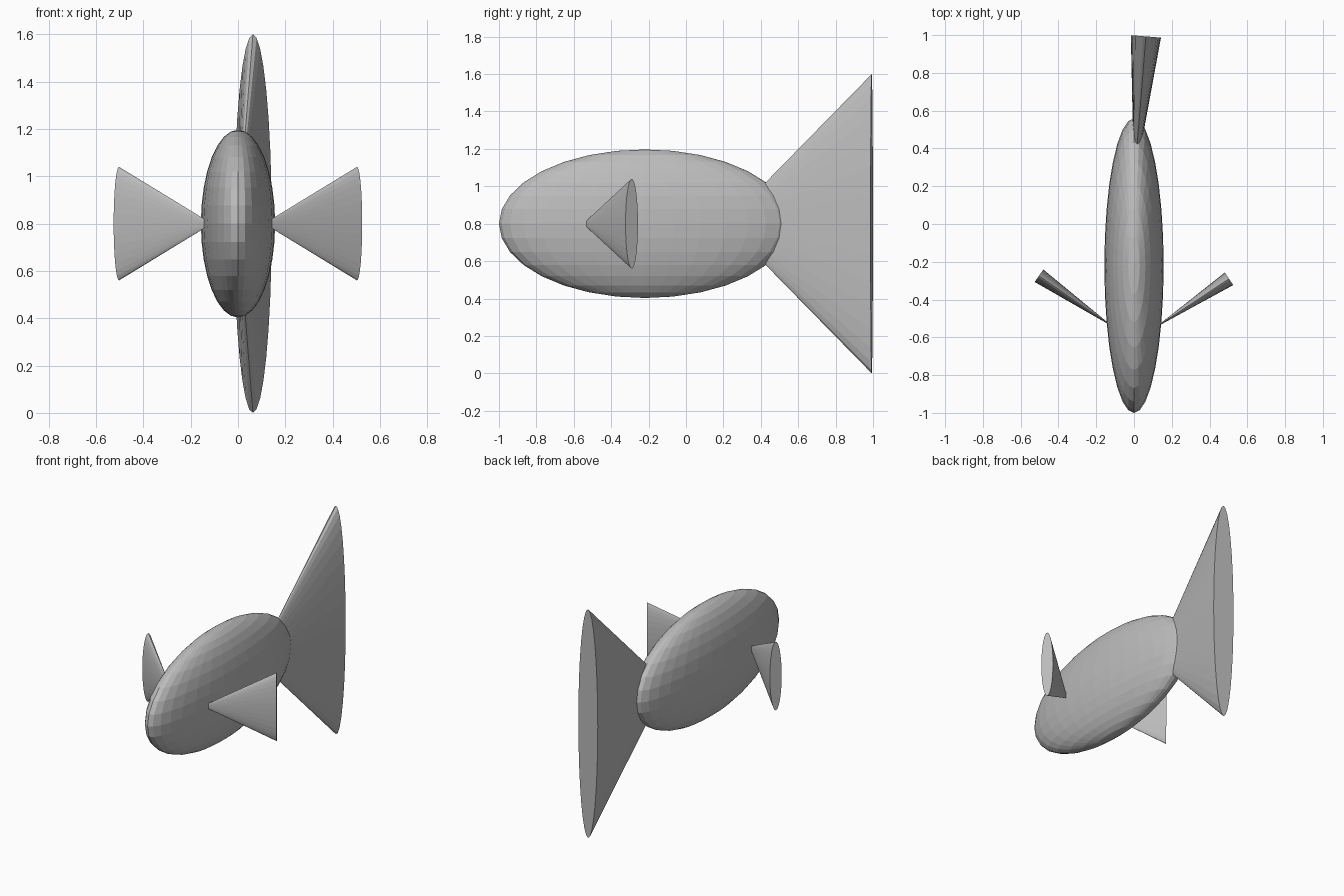
import bpy
from mathutils import Vector, Matrix

# Remove the default cube only
cube = bpy.data.objects.get("Cube")
if cube:
    bpy.data.objects.remove(cube, do_unlink=True)

# Single plain grey for the whole fish
GREY = (0.5, 0.5, 0.5, 1.0)
grey = bpy.data.materials.new("plain_grey")
grey.use_nodes = True
grey.diffuse_color = GREY
grey.node_tree.nodes["Principled BSDF"].inputs["Base Color"].default_value = GREY

MID_Z = 0.8


def finish(name):
    obj = bpy.context.object
    obj.name = name
    obj.data.materials.append(grey)
    bpy.ops.object.shade_flat()
    return obj


def fin(name, apex, base, half_width, half_height):
    """Flattened cone that widens from its apex to the centre of its base."""
    apex, base = Vector((*apex, MID_Z)), Vector((*base, MID_Z))
    up = Vector((0, 0, 1))
    axis = (apex - base).normalized()
    side = up.cross(axis)
    bpy.ops.mesh.primitive_cone_add(vertices=32, radius1=1, radius2=0, depth=1)
    obj = finish(name)
    columns = (side * half_width, up * half_height, apex - base)
    basis = Matrix(columns).transposed().to_4x4()
    obj.data.transform(Matrix.Translation((apex + base) / 2) @ basis)
    return obj


# Body: a narrow, tall ellipsoid
bpy.ops.mesh.primitive_uv_sphere_add(segments=32, ring_count=16, radius=1)
body = finish("body")
body.data.transform(Matrix.Translation((0, -0.22, MID_Z))
                    @ Matrix.Diagonal((0.157, 0.78, 0.397, 1)))

# Tail, swung slightly to the left, and the two side fins
fin("tail_fin", (0.0, 0.21), (0.063, 0.993), 0.08, 0.8)
fin("left_fin", (0.11, -0.55), (0.503, -0.29), 0.04, 0.24)
fin("right_fin", (-0.11, -0.545), (-0.503, -0.274), 0.04, 0.24)
